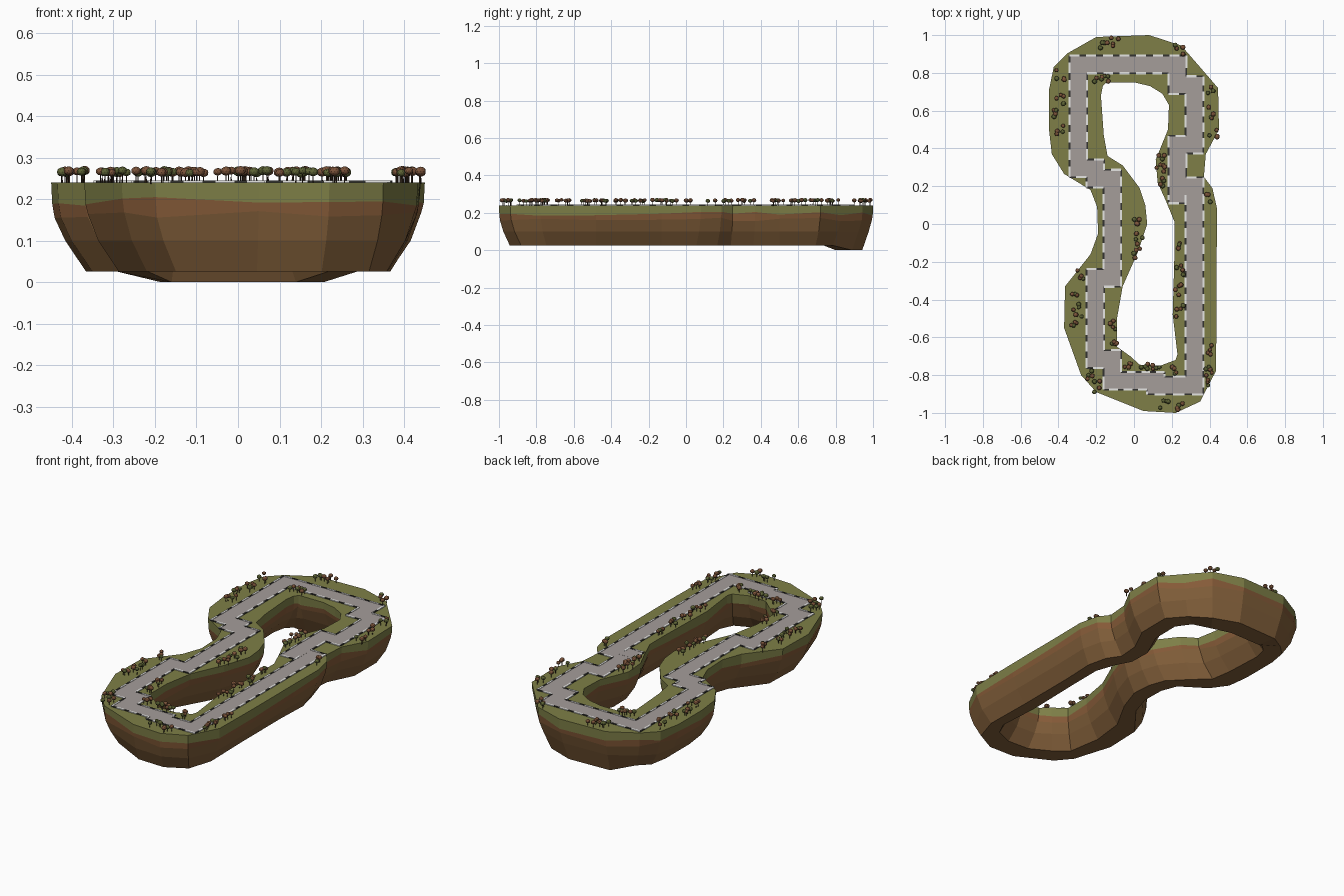
import bpy, bmesh, math, random
from mathutils import Vector, Matrix

if "Cube" in bpy.data.objects:
    bpy.data.objects.remove(bpy.data.objects["Cube"])

random.seed(4)
TOP = 0.24


def mat(name, r, g, b):
    m = bpy.data.materials.new(name)
    lin = [((c / 255 + 0.055) / 1.055) ** 2.4 for c in (r, g, b)]
    m.diffuse_color = (*lin, 1)
    m.use_nodes = True
    m.node_tree.nodes["Principled BSDF"].inputs["Base Color"].default_value = m.diffuse_color
    return m


GRASS = mat("grass_green", 126, 127, 71)
SOIL = mat("red_soil", 134, 91, 56)
DIRT = mat("brown_dirt", 130, 95, 58)
ROAD = mat("road_grey", 165, 157, 154)
WHITE = mat("kerb_white", 242, 242, 240)
BLACK = mat("kerb_black", 50, 50, 48)
TRUNK = mat("trunk_brown", 66, 50, 38)
AUTUMN = mat("autumn_leaves", 124, 84, 58)
LEAF = mat("green_leaves", 94, 100, 54)


def finish(bm, name, *mats):
    bmesh.ops.recalc_face_normals(bm, faces=bm.faces)
    me = bpy.data.meshes.new(name)
    bm.to_mesh(me)
    bm.free()
    for m in mats:
        me.materials.append(m)
    ob = bpy.data.objects.new(name, me)
    bpy.context.collection.objects.link(ob)
    return ob


# Ring outline: outer x, y and matching inner x, y, clockwise from the back
STATIONS = [
    (-.2, .99, -.14, .75), (.08, 1, 0, .75), (.25, .945, .085, .73), (.35, .83, .15, .69),
    (.445, .72, .185, .63), (.45, .5, .18, .5), (.38, .37, .115, .34), (.37, .25, .125, .22),
    (.415, .19, .17, .12), (.44, .08, .215, .01), (.438, -.13, .215, -.13), (.438, -.48, .205, -.48),
    (.433, -.78, .23, -.69), (.35, -.94, .22, -.72), (.22, -1, .14, -.75), (.05, -.99, .03, -.745),
    (-.2, -.89, -.02, -.70), (-.28, -.8, -.09, -.65), (-.37, -.55, -.09, -.5), (-.365, -.33, -.06, -.33),
    (-.23, -.16, .02, -.15), (-.19, -.05, .07, 0), (-.195, .09, .06, .1), (-.23, .18, .03, .19),
    (-.37, .265, -.06, .31), (-.435, .37, -.14, .36), (-.45, .5, -.16, .47), (-.45, .71, -.175, .68),
    (-.425, .83, -.165, .73), (-.35, .905, -.15, .745)]

# Island: cross-section of height and inset (share of full inset), lofted round the ring
PROFILE = [(TOP, 0), (.195, .03), (.165, .1), (.1, .4), (.025, 1)]
COLOURS = [0, 1, 2, 2, 2, 2, 2, 1, 0, 0]
bm = bmesh.new()
rings = []
for ox, oy, ix, iy in STATIONS:
    o, i = Vector((ox, oy)), Vector((ix, iy))
    d = (i - o).normalized()
    out_in = .05 + .035 * abs(d.x)
    in_in = .33 * (i - o).length
    ring = []
    for side, prof, full in ((o, PROFILE, out_in), (i, PROFILE[::-1], -in_in)):
        for z, share in prof:
            p = side + d * share * full
            if 0.12 < z < 0.23:
                z += random.uniform(-.012, .012)
            elif z < 0.05 and oy > 0.8 and abs(ox) < 0.3:
                z = 0                      # the back end hangs lowest
            ring.append(bm.verts.new((p.x, p.y, z)))
    rings.append(ring)
n = len(rings)
for k in range(n):
    a, b = rings[k], rings[(k + 1) % n]
    for j in range(10):
        f = bm.faces.new((a[j], a[(j + 1) % 10], b[(j + 1) % 10], b[j]))
        f.material_index = COLOURS[j]
finish(bm, "island", GRASS, SOIL, DIRT)

# Road centre line with stepped corners
PATH = [Vector(p) for p in (
    (-.295, .845), (.23, .845), (.23, .735), (.32, .735), (.32, .42), (.23, .42), (.23, .2),
    (.32, .2), (.32, -.855), (.115, -.855), (.115, -.83), (-.115, -.83), (-.115, -.715),
    (-.205, -.715), (-.205, -.285), (-.115, -.285), (-.115, .24), (-.205, .24), (-.205, .295),
    (-.295, .295))]
# The block beside the middle chicane is a longer patch of tarmac
PATCH = (Vector((.183, .11)), Vector((.28, .2)))


def offset(dist):
    """Mitred offset of the right-angled path."""
    out = []
    for k, p in enumerate(PATH):
        a = (p - PATH[k - 1]).normalized()
        b = (PATH[(k + 1) % len(PATH)] - p).normalized()
        out.append(p + dist * (Vector((-a.y, a.x)) + Vector((-b.y, b.x))))
    return out


def box(bm, lo, hi, z0, z1):
    c = (lo + hi) / 2
    s = hi - lo
    m = Matrix.Translation((c.x, c.y, (z0 + z1) / 2)) @ Matrix.Diagonal((s.x, s.y, z1 - z0, 1))
    bmesh.ops.create_cube(bm, size=1, matrix=m)


HALF = 0.047
bm = bmesh.new()
edges = [[bm.verts.new((p.x, p.y, TOP + .0025)) for p in offset(w)] for w in (HALF, -HALF)]
for k in range(len(PATH)):
    m = (k + 1) % len(PATH)
    bm.faces.new((edges[0][k], edges[1][k], edges[1][m], edges[0][m]))
road = finish(bm, "road", ROAD)
if road.data.polygons[0].normal.z < 0:
    road.data.flip_normals()
bm = bmesh.new()
box(bm, *PATCH, TOP - .001, TOP + .003)
finish(bm, "road_patch", ROAD)

# Kerbs: alternating long white and short black blocks along both road edges
white, black = bmesh.new(), bmesh.new()


def kerb(p, q):
    count = max(1, round((q - p).length / .09))
    flat = abs(q.y - p.y) < .001
    for s in range(count):
        for t0, t1, bm, w in ((0, .6, white, .0055), (.6, 1, black, .0045)):
            a, b = p.lerp(q, (s + t0) / count), p.lerp(q, (s + t1) / count)
            lo = Vector((min(a.x, b.x), min(a.y, b.y)))
            hi = Vector((max(a.x, b.x), max(a.y, b.y)))
            side = Vector((0, w)) if flat else Vector((w, 0))
            box(bm, lo - side, hi + side, TOP - .001, TOP + .0045)


for side in (HALF, -HALF):
    pts = offset(side)
    for k, p in enumerate(pts):
        q = pts[(k + 1) % len(pts)]
        mid = (p + q) / 2
        if abs(mid.y - .153) < .01 and .15 < mid.x < .3:
            continue                       # replaced by the patch edge
        kerb(p, q)
kerb(Vector((.183, .153)), Vector((.183, .11)))
kerb(Vector((.183, .11)), Vector((.273, .11)))
finish(white, "white_kerbs", WHITE)
finish(black, "black_kerbs", BLACK)


def near_road(p):
    for k, a in enumerate(PATH):
        b = PATH[(k + 1) % len(PATH)]
        d = b - a
        t = max(0, min(1, (p - a).dot(d) / d.length_squared))
        if (p - a - d * t).length < HALF + .012:
            return True
    return False


# Trees: small clusters on the verges
CLUSTERS = [
    (-.1, .96), (-.16, .95), (-.39, .79), (-.39, .66), (-.39, .5), (-.41, .58), (-.19, .77), (-.15, .775),
    (.24, .92), (.4, .71), (.415, .59), (.42, .48), (.14, .34), (.155, .23), (.14, .29), (.01, 0), (.03, -.08),
    (.02, -.15), (-.29, -.27), (-.31, -.4), (-.3, -.47), (-.32, -.54), (-.12, -.54), (-.11, -.63),
    (.245, -.12), (.245, -.25), (.24, -.35), (.245, -.46), (.4, .14), (.4, -.67), (.39, -.76), (.38, -.83),
    (.16, -.96), (.24, -.955), (.06, -.77), (.12, -.775), (.21, -.77), (-.23, -.8), (-.2, -.86), (-.03, -.745)]
trunks, autumn, leaf = bmesh.new(), bmesh.new(), bmesh.new()
for cx, cy in CLUSTERS:
    placed = tries = 0
    while placed < 4 and tries < 25:
        tries += 1
        p = Vector((cx + random.uniform(-.022, .022), cy + random.uniform(-.03, .03)))
        if near_road(p):
            continue
        placed += 1
        r = random.uniform(.0105, .0135)
        z = random.uniform(.263, .269)
        crown = autumn if random.random() < .7 else leaf
        bmesh.ops.create_icosphere(crown, subdivisions=2, radius=r, matrix=Matrix.Translation(
            (p.x, p.y, z)) @ Matrix.Diagonal((1, 1, .85, 1)))
        bmesh.ops.create_cone(trunks, cap_ends=True, segments=5, radius1=.0015, radius2=.001,
                              depth=z - TOP + .004,
                              matrix=Matrix.Translation((p.x, p.y, (z + TOP) / 2 - .002)))
finish(trunks, "tree_trunks", TRUNK)
finish(autumn, "autumn_crowns", AUTUMN)
finish(leaf, "green_crowns", LEAF)
